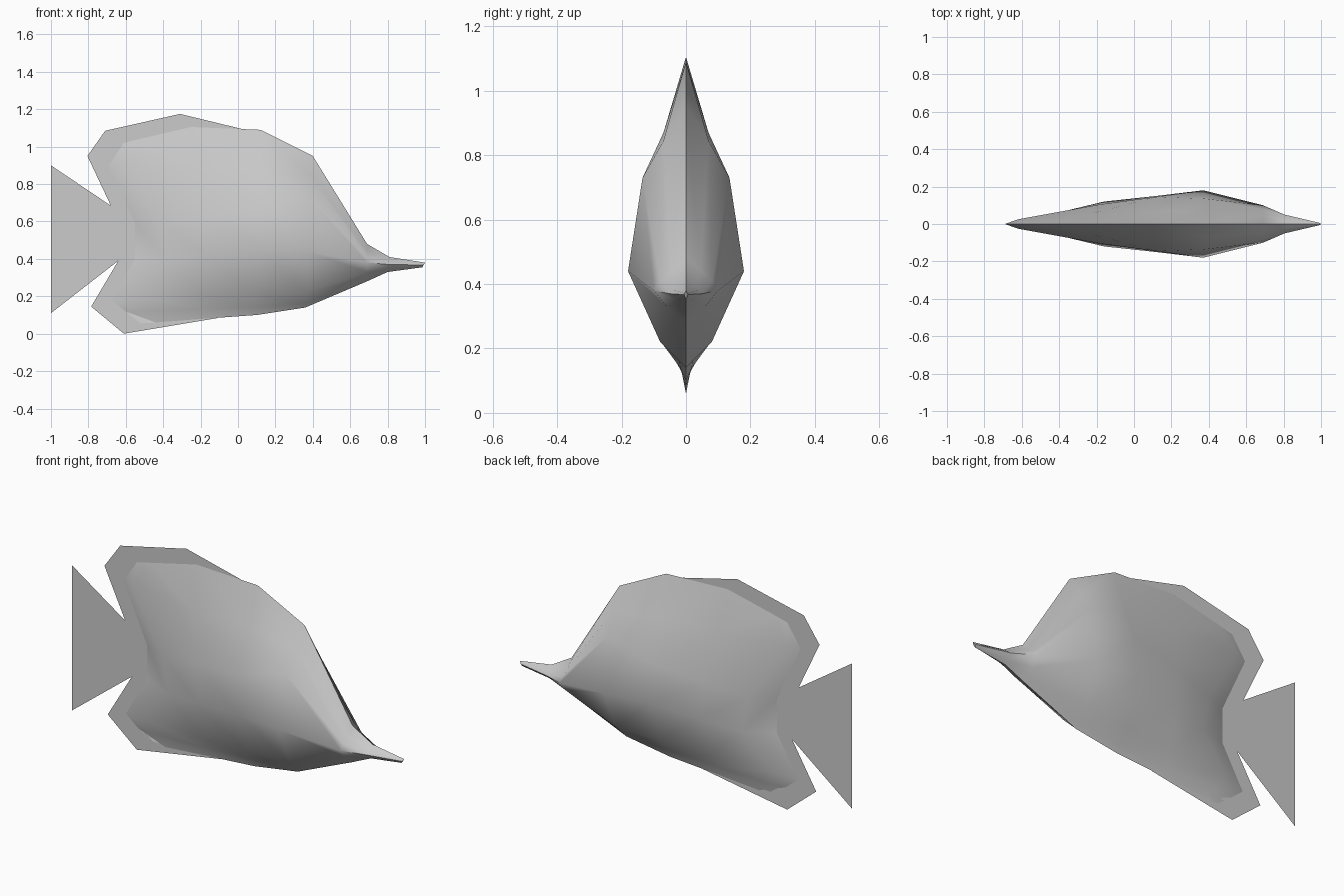
import bpy, bmesh, math

cube = bpy.data.objects.get("Cube")
if cube:
    bpy.data.objects.remove(cube, do_unlink=True)

# One plain grey for the whole fish
grey = bpy.data.materials.new("soft grey")
grey.use_nodes = True
colour = (0.6, 0.6, 0.6, 1.0)
grey.diffuse_color = colour
grey.node_tree.nodes["Principled BSDF"].inputs["Base Color"].default_value = colour


def make_object(name, bm):
    mesh = bpy.data.meshes.new(name)
    bm.to_mesh(mesh)
    bm.free()
    mesh.materials.append(grey)
    obj = bpy.data.objects.new(name, mesh)
    bpy.context.collection.objects.link(obj)
    return obj


def fin(name, outline):
    """Paper-thin fin on the centre plane from (x, z) points."""
    bm = bmesh.new()
    face = bm.faces.new([bm.verts.new((x, 0, z)) for x, z in outline])
    bmesh.ops.triangulate(bm, faces=[face])
    return make_object(name, bm)


def snout_ring(x_top, x_bottom, top, bottom, width):
    """Rounded half section for the tapering snout."""
    rows = zip((0, 0.2, 0.35, 0.5, 0.75, 0.9, 1), (0, 0.45, 0.8, 1, 0.6, 0.25, 0))
    return [(x_top + (x_bottom - x_top) * t, width * w, top + (bottom - top) * t)
            for t, w in rows]


# Half sections from tail to snout, each running from back ridge to keel
sections = [
    [(-.61, 0, 1.02), (-.69, 0, .90), (-.55, 0, .59), (-.55, 0, .40),
     (-.675, 0, .18), (-.60, 0, .118), (-.52, 0, .055)],
    [(-.53, 0, 1.04), (-.62, .025, .90), (-.41, .06, .58), (-.38, .065, .39),
     (-.53, .035, .20), (-.50, .012, .12), (-.44, 0, .06)],
    [(-.25, 0, 1.105), (-.23, .055, .88), (-.18, .105, .62), (-.16, .12, .42),
     (-.18, .055, .20), (-.20, .015, .13), (-.18, 0, .08)],
    [(.12, 0, 1.09), (.12, .07, .87), (.12, .145, .66), (.12, .15, .44),
     (.10, .07, .21), (.10, .018, .14), (.10, 0, .10)],
    [(.40, 0, .95), (.39, .07, .845), (.38, .135, .73), (.37, .18, .44),
     (.37, .08, .22), (.36, .02, .16), (.36, 0, .14)],
    snout_ring(.69, .69, .48, .28, .10),
    snout_ring(.81, .80, .41, .33, .05),
    snout_ring(1.0, .985, .38, .355, .006),
]

# Body: loft the half sections, cap the mouth, mirror across the centre plane
bm = bmesh.new()
rings = [[bm.verts.new(p) for p in ring] for ring in sections]
for a, b in zip(rings, rings[1:]):
    for i in range(len(a) - 1):
        bm.faces.new((a[i], a[i + 1], b[i + 1], b[i]))
bm.faces.new(rings[-1])
geom = bm.verts[:] + bm.edges[:] + bm.faces[:]
bmesh.ops.mirror(bm, geom=geom, axis='Y', merge_dist=0.0005)
bmesh.ops.remove_doubles(bm, verts=bm.verts[:], dist=0.0005)
bmesh.ops.recalc_face_normals(bm, faces=bm.faces[:])
body = make_object("body", bm)

bpy.ops.object.select_all(action='DESELECT')
body.select_set(True)
bpy.context.view_layer.objects.active = body
bpy.ops.object.shade_smooth_by_angle(angle=math.radians(50))

# Fins: inner edges are tucked inside the body
fin("dorsal_fin", [(.02, 1.095), (-.31, 1.175), (-.71, 1.085), (-.805, .95),
                   (-.64, .60), (-.54, .59), (-.67, .90), (-.60, 1.01), (-.25, 1.09)])
fin("tail_fin", [(-.64, .60), (-1, .90), (-1, .11), (-.64, .39), (-.54, .40), (-.54, .59)])
fin("anal_fin", [(-.64, .39), (-.785, .145), (-.61, 0), (-.10, .085),
                 (-.51, .07), (-.66, .18), (-.54, .40)])
